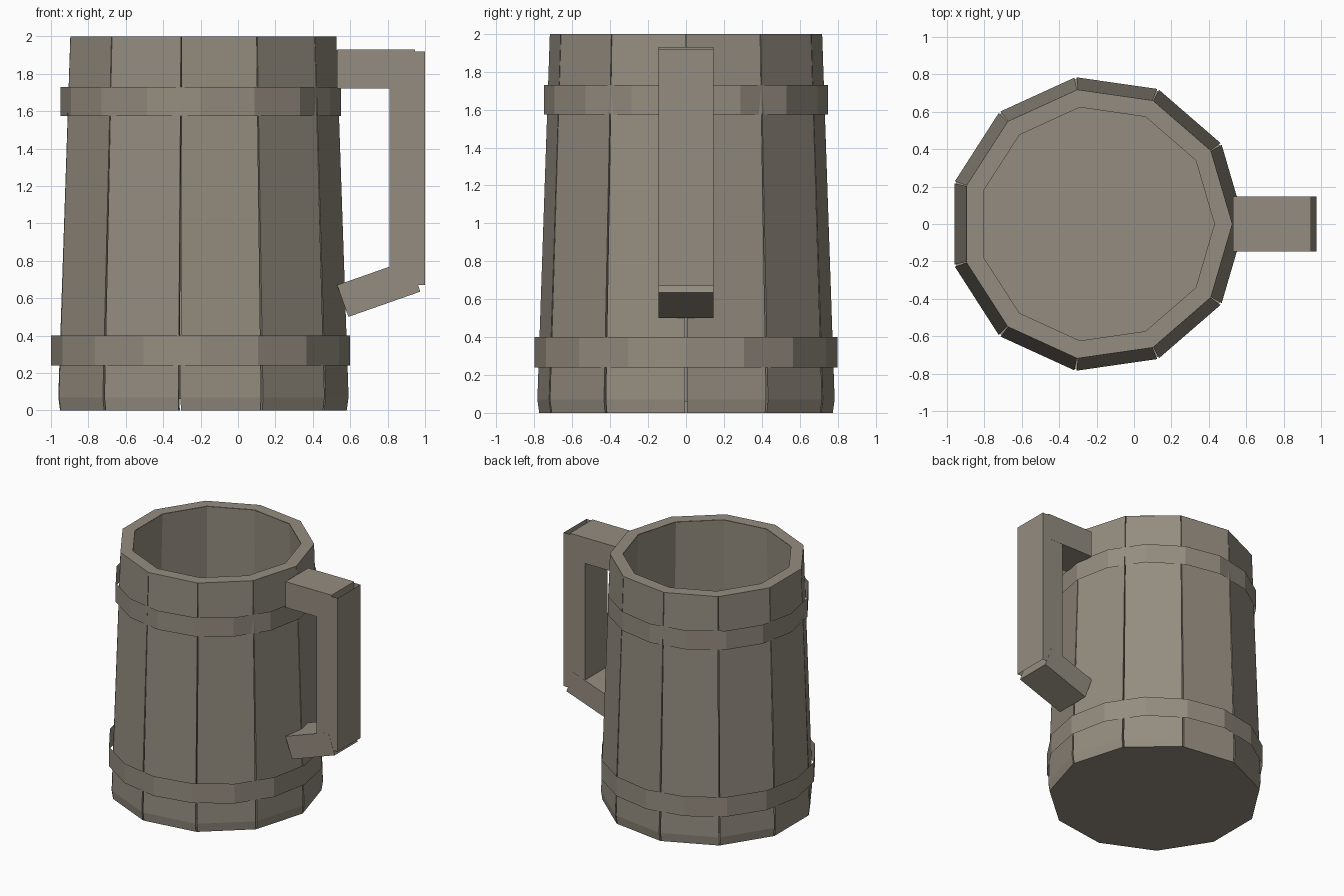
import bpy, bmesh
from math import sin, cos, pi
from mathutils import Vector

if "Cube" in bpy.data.objects:
    bpy.data.objects.remove(bpy.data.objects["Cube"])

CENTRE_X = -0.2
SIDES = 11
HEIGHT = 2.0

wood = bpy.data.materials.new("weathered_wood")
wood.use_nodes = True
COLOUR = (0.30, 0.265, 0.215, 1)
wood.diffuse_color = COLOUR
bsdf = wood.node_tree.nodes["Principled BSDF"]
bsdf.inputs["Base Color"].default_value = COLOUR
bsdf.inputs["Roughness"].default_value = 0.8


def finish(name, bm):
    mesh = bpy.data.meshes.new(name)
    bm.to_mesh(mesh)
    bm.free()
    mesh.materials.append(wood)
    obj = bpy.data.objects.new(name, mesh)
    bpy.context.collection.objects.link(obj)
    return obj


def ring(bm, radius, z, sides):
    return [bm.verts.new((CENTRE_X + radius * cos(2 * pi * i / sides),
                          radius * sin(2 * pi * i / sides), z))
            for i in range(sides)]


def bridge(bm, low, high):
    n = len(low)
    for i in range(n):
        j = (i + 1) % n
        bm.faces.new((low[i], low[j], high[j], high[i]))


# Staves: tapered planks with a narrow gap that widens to the foot
def stave(index):
    bm = bmesh.new()
    a0, a1 = (2 * pi * (index + k) / SIDES for k in (0, 1))
    rows = []
    for radius, z, gap in ((0.783, 0, 0.006), (0.793, 0.07, 0.006), (0.726, HEIGHT, 0.002)):
        row = []
        for r in (radius, radius - 0.04):
            p = Vector((CENTRE_X + r * cos(a0), r * sin(a0), z))
            q = Vector((CENTRE_X + r * cos(a1), r * sin(a1), z))
            inset = (q - p).normalized() * gap
            row.append((bm.verts.new(p + inset), bm.verts.new(q - inset)))
        (po, qo), (pi_, qi) = row
        rows.append((po, qo, qi, pi_))
    for low, high in zip(rows, rows[1:]):
        bridge(bm, low, high)
    bm.faces.new(reversed(rows[0]))
    bm.faces.new(rows[-1])
    finish(f"stave_{index + 1}", bm)


for i in range(SIDES):
    stave(i)

# Rim: flat ring covering the stave tops
bm = bmesh.new()
bridge(bm, ring(bm, 0.726, HEIGHT + 0.001, SIDES), ring(bm, 0.63, HEIGHT + 0.001, SIDES))
finish("rim", bm)

# Liner: inner shell with its floor, open at the top
bm = bmesh.new()
floor, mouth = ring(bm, 0.69, 0.06, SIDES), ring(bm, 0.63, HEIGHT, SIDES)
bridge(bm, floor, mouth)
bm.faces.new(reversed(floor))
finish("liner", bm)

# Base
bm = bmesh.new()
bm.faces.new(reversed(ring(bm, 0.783, 0, SIDES)))
finish("base", bm)

# Hoops: thin open bands around the staves
for name, radius, z0, z1 in (("lower_hoop", 0.80, 0.24, 0.40),
                             ("upper_hoop", 0.75, 1.575, 1.73)):
    bm = bmesh.new()
    bridge(bm, ring(bm, radius, z0, 16), ring(bm, radius, z1, 16))
    finish(name, bm)


# Handle: side profiles extruded across the width
def bar(name, profile, half_width, open_ends=False):
    bm = bmesh.new()
    front, back = ([bm.verts.new((x, y, z)) for x, z in profile]
                   for y in (-half_width, half_width))
    bm.faces.new(front)
    bm.faces.new(reversed(back))
    for i in range(4):
        j = (i + 1) % 4
        if not (open_ends and i % 2 == 0):
            bm.faces.new((front[j], front[i], back[i], back[j]))
    bmesh.ops.recalc_face_normals(bm, faces=bm.faces)
    finish(name, bm)


bar("handle_top", ((0.53, 1.72), (0.945, 1.72), (0.945, 1.93), (0.53, 1.93)), 0.146)
bar("handle_grip", ((0.81, 0.67), (1.0, 0.67), (1.0, 1.92), (0.81, 1.92)), 0.145, True)
bar("handle_bottom", ((0.59, 0.50), (0.975, 0.635), (0.915, 0.805), (0.53, 0.67)), 0.146)
